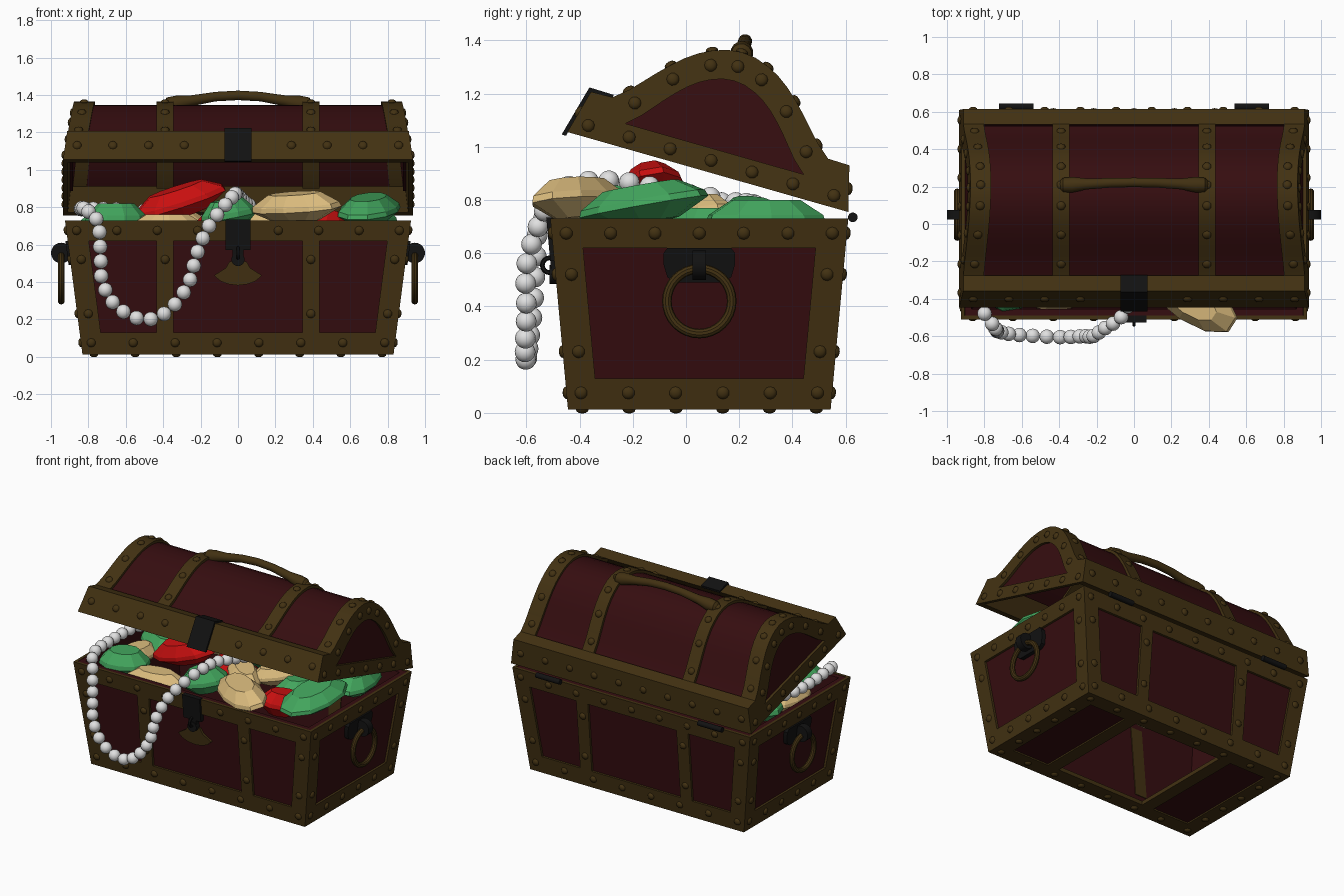
import bpy, bmesh, math
from mathutils import Vector as V, Matrix as M, Euler

if "Cube" in bpy.data.objects:
    bpy.data.objects.remove(bpy.data.objects["Cube"])

def mat(name, r, g, b):
    m = bpy.data.materials.new(name)
    m.diffuse_color = (r, g, b, 1)
    m.use_nodes = True
    m.node_tree.nodes["Principled BSDF"].inputs["Base Color"].default_value = m.diffuse_color
    return m

BROWN = mat("bronze_brown", .055, .031, .006)
WOOD = mat("dark_red_wood", .036, .004, .005)
BLACK = mat("black_iron", .006, .006, .006)
TAN = mat("gold_tan", .72, .51, .21)
RED = mat("gem_red", .58, .005, .005)
GREEN = mat("gem_green", .055, .38, .11)
PEARL = mat("pearl_white", .75, .75, .75)

def finish(name, bm, m, matrix=None, smooth=True):
    if matrix:
        bm.transform(matrix)
    bmesh.ops.recalc_face_normals(bm, faces=bm.faces[:])
    me = bpy.data.meshes.new(name)
    bm.to_mesh(me)
    bm.free()
    ob = bpy.data.objects.new(name, me)
    bpy.context.collection.objects.link(ob)
    me.materials.append(m)
    if smooth:
        bpy.ops.object.select_all(action='DESELECT')
        ob.select_set(True)
        bpy.context.view_layer.objects.active = ob
        bpy.ops.object.shade_smooth_by_angle(angle=math.radians(35))
    return ob

def loft(bm, *rings):
    vs = [[bm.verts.new(p) for p in r] for r in rings]
    n = len(rings[0])
    for a, b in zip(vs, vs[1:]):
        for i in range(n):
            bm.faces.new((a[i], a[(i + 1) % n], b[(i + 1) % n], b[i]))
    bm.faces.new(vs[0])
    bm.faces.new(vs[-1])

def box(bm, x0, x1, y0, y1, z0, z1):
    loft(bm, *[[(x0, y0, z), (x1, y0, z), (x1, y1, z), (x0, y1, z)] for z in (z0, z1)])

def rivet(bm, p, n):
    q = V(n).to_track_quat('Z', 'Y').to_matrix().to_4x4()
    bmesh.ops.create_uvsphere(bm, u_segments=10, v_segments=6, radius=.024,
                              matrix=M.Translation(p) @ q @ M.Diagonal((1, 1, .6, 1)))

def cylinder(bm, p, axis, r, depth):
    q = V(axis).to_track_quat('Z', 'Y').to_matrix().to_4x4()
    bmesh.ops.create_cone(bm, cap_ends=True, segments=20, radius1=r, radius2=r, depth=depth,
                          matrix=M.Translation(p) @ q)

def ring_x(bm, c, R, r, n=32, k=10):
    # torus whose axis is x
    vs = []
    for i in range(n):
        a = 2 * math.pi * i / n
        vs.append([])
        for j in range(k):
            b = 2 * math.pi * j / k
            d = R + r * math.cos(b)
            vs[-1].append(bm.verts.new((c[0] + r * math.sin(b), c[1] + d * math.cos(a), c[2] + d * math.sin(a))))
    for i in range(n):
        for j in range(k):
            a, b = vs[i], vs[(i + 1) % n]
            bm.faces.new((a[j], a[(j + 1) % k], b[(j + 1) % k], b[j]))

# ---------- tapered chest body ----------
YC, Z0, ZT = .05, .012, .73
hw = lambda z: .83 + .095 * z / ZT
hd = lambda z: .4925 + .0675 * z / ZT

def wall(side, t, z, i):
    if side in 'fb':
        s = -1 if side == 'f' else 1
        return V((t, YC + s * (hd(z) - i), z))
    s = -1 if side == 'l' else 1
    return V((s * (hw(z) - i), YC + t, z))

def slab(bm, side, e0, e1, z0, z1, i0, i1):
    # edges are (k, c): t = k * half width + c
    h = hw if side in 'fb' else hd
    t = lambda e, z: e[0] * h(z) + e[1]
    loft(bm, *[[wall(side, t(e0, z0), z0, i), wall(side, t(e1, z0), z0, i),
                wall(side, t(e1, z1), z1, i), wall(side, t(e0, z1), z1, i)] for i in (i0, i1)])

bands, panels, studs = bmesh.new(), bmesh.new(), bmesh.new()
normals = {'f': (0, -1, -.09), 'b': (0, 1, -.09), 'l': (-1, 0, -.13), 'r': (1, 0, -.13)}
for s in 'fblr':
    h = hw if s in 'fb' else hd
    slab(bands, s, (-1, 0), (1, 0), Z0, .13, 0, .02)
    slab(bands, s, (-1, 0), (1, 0), .62, ZT, 0, .02)
    slab(panels, s, (-1, .015), (1, -.015), Z0 + .01, ZT - .002, .016, .055)
    for k in (-1, 1):
        slab(bands, s, (k, 0), (k, -.113 * k), .12, .63, 0, .02)
        for z in (.52, .23):
            rivet(studs, wall(s, k * (h(z) - .06), z, 0), normals[s])
            if s in 'fb':
                rivet(studs, wall(s, k * .39, z, 0), normals[s])
        if s in 'fb':
            slab(bands, s, (0, .345 * k), (0, .435 * k), .12, .63, 0, .06)
    n = 9 if s in 'fb' else 7
    for z, c in ((.675, n), (.075, n - 1)):
        for i in range(c):
            if not (s == 'f' and c == 9 and i == 4):
                rivet(studs, wall(s, (h(z) - .055) * (2 * i / (c - 1) - 1), z, 0), normals[s])
# bottom frame, its straps and the two end panels
for k in (-1, 1):
    box(bands, -.82, .82, *sorted((YC + k * .485, YC + k * .38)), Z0, .04)
    box(bands, *sorted((k * .82, k * .72)), YC - .48, YC + .48, Z0, .04)
    box(bands, *sorted((k * .345, k * .435)), YC - .48, YC + .48, Z0, .04)
    box(panels, *sorted((k * .43, k * .73)), YC - .4, YC + .4, .022, .036)
    for i in range(8):
        rivet(studs, (-.77 + .22 * i, YC + k * .44, Z0), (0, 0, -1))
    for i in range(1, 5):
        rivet(studs, (k * .77, YC - .44 + .176 * i, Z0), (0, 0, -1))
finish("chest_bands", bands, BROWN)
finish("chest_panels", panels, WOOD)
finish("chest_rivets", studs, BROWN)

# ---------- arched lid, built closed and then tipped open ----------
LID = M.Translation((0, .61, .755)) @ M.Rotation(math.radians(-15.9), 4, 'X') @ M.Translation((0, -.549, 0))
half = [(.43, .165), (.37, .215), (.33, .258), (.29, .302), (.245, .348), (.2, .388), (.155, .42),
        (.11, .443), (.055, .462)]
arch = [(-s, n) for s, n in half] + [(0, .468)] + half[::-1]
inner = [(s * .81, .09 + (n - .165) * .88) for s, n in arch]
xe = lambda n: .935 - .13 * n
shrink = lambda d: [(s * (1 - d * 1.6), n - d) for s, n in arch]

def sheet(bm, x0, x1, d0, d1):
    sec = shrink(d0) + shrink(d1)[::-1]
    loft(bm, *[[(x(n), s, n) for s, n in sec] for x in (x0, x1)])

bands, panels, studs = bmesh.new(), bmesh.new(), bmesh.new()
bar = [(-.549, 0), (-.505, .17), (-.43, .165), inner[0], inner[-1], (.43, .165), (.505, .17), (.549, 0)]
for k in (-1, 1):
    # front and back rim
    rim = [(k * .549, 0), (k * .505, .17), (k * .42, .172), (k * .49, 0)]
    loft(bands, *[[(e * xe(n), s, n) for s, n in rim] for e in (-1, 1)])
    # end bands, straps and panels
    sheet(bands, lambda n: k * xe(n), lambda n: k * (xe(n) - .11), 0, .05)
    sheet(bands, lambda n: k * .345, lambda n: k * .435, 0, .06)
    sheet(panels, lambda n: k * .43, lambda n: k * (xe(n) - .1), .018, .045)
    # end face frame and panel
    for sec in (bar, arch + inner[::-1]):
        loft(bands, *[[(k * (xe(n) - i), s, n) for s, n in sec] for i in (0, .025)])
    loft(panels, *[[(k * (xe(n) - i), s * 1.06, n * 1.02 - .005) for s, n in inner] for i in (.018, .04)])
    # rivets
    for i in range(10):
        if k == 1 or i not in (4, 5):
            rivet(studs, (-.86 + .191 * i, k * .527, .085), (0, k, .25))
    for i in range(7):
        rivet(studs, (k * xe(.045), -.48 + .16 * i, .045), (k, 0, .13))
    for i in (1, 4, 7, 9, 11, 14, 17):
        (s0, n0), (s, n), (s1, n1) = arch[i - 1], arch[i], arch[i + 1]
        up = (0, n0 - n1, s1 - s0)
        rivet(studs, (k * .39, s, n), up)
        rivet(studs, (k * (xe(n) - .055), s, n), up)
        si, ni = inner[i]
        ni = (n + ni) / 2
        rivet(studs, (k * xe(ni), (s + si) / 2, ni), (k, 0, .13))
sheet(panels, lambda n: -.35, lambda n: .35, .018, .045)
finish("lid_bands", bands, BROWN, LID)
finish("lid_panels", panels, WOOD, LID)
finish("lid_rivets", studs, BROWN, LID)

# lid handle: a swelling tube
bm = bmesh.new()
right = [(.12, .505, .026), (.25, .482, .03), (.33, .467, .043), (.38, .46, .04), (.395, .457, .025)]
path = [(-x, n, r) for x, n, r in right[::-1]] + [(0, .512, .026)] + right
loft(bm, *[[(x, r * math.cos(a * math.pi / 6), n + r * math.sin(a * math.pi / 6)) for a in range(12)]
           for x, n, r in path])
finish("lid_handle", bm, BROWN, LID)

# lid latch: a strip bent over the front rim
bm = bmesh.new()
sec = [(-.567, -.015), (-.515, .184), (-.42, .182), (-.42, .165), (-.505, .165), (-.55, -.015)]
loft(bm, *[[(x, s, n) for s, n in sec] for x in (-.073, .073)])
finish("lid_latch", bm, BLACK, LID)

# ---------- body latch, keyhole plate, hinges ----------
bm = bmesh.new()
slab(bm, 'f', (0, -.068), (0, .068), .57, .735, -.015, .02)
slab(bm, 'f', (0, -.03), (0, .03), .51, .58, -.015, .02)
cylinder(bm, (0, -.495, .52), (0, 1, 0), .035, .035)
ring_x(bm, (0, -.512, .555), .028, .009, 16, 6)
finish("body_latch", bm, BLACK)

bm = bmesh.new()
fan = [(-.045, .51), (-.065, .475), (-.128, .435), (-.095, .405), (-.05, .388)]
fan = fan + [(0, .382)] + [(-x, z) for x, z in fan[::-1]]
loft(bm, *[[wall('f', x, z, i) for x, z in fan] for i in (0, .02)])
finish("keyhole_plate", bm, BROWN)

bm = bmesh.new()
for x in (-.63, .63):
    cylinder(bm, (x, .627, .735), (1, 0, 0), .018, .185)
finish("hinges", bm, BLACK)

# ---------- side ring handles ----------
mounts, rings = bmesh.new(), bmesh.new()
plate = [(-.135, .6), (-.12, .62), (.12, .62), (.135, .6), (.135, .56), (.12, .51), (.09, .49),
         (-.09, .49), (-.12, .51), (-.135, .56)]
for s, k in (('l', -1), ('r', 1)):
    loft(mounts, *[[wall(s, t, z, i) for t, z in plate] for i in (-.012, .03)])
    cylinder(mounts, (k * .945, YC, .555), (0, 1, 0), .055, .05)
    ring_x(rings, (k * .945, YC, .42), .122, .018)
finish("handle_mounts", mounts, BLACK)
finish("handle_rings", rings, BROWN)

# ---------- treasure: faceted gems and bars ----------
def gem(name, m, loc, size, rot):
    bm = bmesh.new()
    out = [(1, .35), (.6, .85), (.0, 1), (-.6, .85), (-1, .35), (-1, -.35), (-.6, -.85), (0, -1), (.6, -.85), (1, -.35)]
    loft(bm, *[[(x * k, y * k, z) for x, y in out] for k, z in ((.5, -1), (1, -.15), (.96, .2), (.58, 1))])
    e = Euler([math.radians(a) for a in rot]).to_matrix().to_4x4()
    finish(name, bm, m, M.Translation(loc) @ e @ M.Diagonal((*size, 1)), smooth=False)

for loc, size, rot in [((-.31, -.13, .83), (.25, .13, .075), (10, -18, 0)), ((.48, -.2, .7), (.14, .1, .08), (0, 10, 40)),
                       ((.4, .3, .7), (.16, .12, .08), (0, 0, 20)), ((-.1, .12, .69), (.2, .12, .08), (8, 0, 70))]:
    gem("red_gem", RED, loc, size, rot)
for loc, size, rot in [((-.65, -.33, .74), (.16, .13, .08), (0, 0, 20)), ((-.05, -.3, .76), (.15, .11, .08), (0, -10, 30)),
                       ((.7, -.16, .785), (.24, .16, .07), (0, -10, 75)), ((.72, .3, .73), (.22, .13, .07), (0, 0, 100)),
                       ((.1, .25, .73), (.2, .12, .07), (0, 8, 15)), ((-.65, .12, .7), (.2, .14, .08), (0, 5, -30)),
                       ((.45, .08, .7), (.18, .12, .07), (0, 0, 60))]:
    gem("green_gem", GREEN, loc, size, rot)
for loc, size, rot in [((.31, -.4, .8), (.26, .13, .075), (10, -2, -33)), ((-.38, -.36, .7), (.2, .1, .06), (0, 0, 10)),
                       ((.08, -.04, .73), (.18, .1, .06), (0, 5, -40)), ((.27, .05, .75), (.17, .09, .06), (0, -8, 35)),
                       ((-.35, .3, .71), (.22, .12, .06), (0, 0, 25)), ((-.72, -.1, .68), (.18, .1, .06), (0, 0, 80))]:
    gem("gold_bar", TAN, loc, size, rot)

# ---------- pearl necklace: beads evenly spaced along a smooth path ----------
pts = [V(p) for p in [(-.3, .2, .77), (-.5, .26, .78), (-.7, .2, .79), (-.82, .05, .79), (-.84, -.2, .79),
                      (-.82, -.43, .79), (-.75, -.545, .72), (-.735, -.565, .55), (-.725, -.575, .4),
                      (-.65, -.59, .27), (-.51, -.6, .2), (-.38, -.605, .24), (-.27, -.6, .38),
                      (-.22, -.6, .55), (-.16, -.56, .69), (-.07, -.5, .81), (-.02, -.4, .865),
                      (-.01, -.25, .87), (.02, -.08, .84), (.06, .1, .81), (.1, .28, .83)]]
dense = []
for i in range(1, len(pts) - 2):
    a, b, c, d = pts[i - 1:i + 3]
    for j in range(40):
        t = j / 40
        dense.append(.5 * (2 * b + (c - a) * t + (2 * a - 5 * b + 4 * c - d) * t * t + (3 * b - a - 3 * c + d) * t ** 3))
bm = bmesh.new()
last = None
for p in dense:
    if last is None or (p - last).length >= .076:
        bmesh.ops.create_uvsphere(bm, u_segments=16, v_segments=10, radius=.039, matrix=M.Translation(p))
        last = p
finish("pearl_necklace", bm, PEARL)
